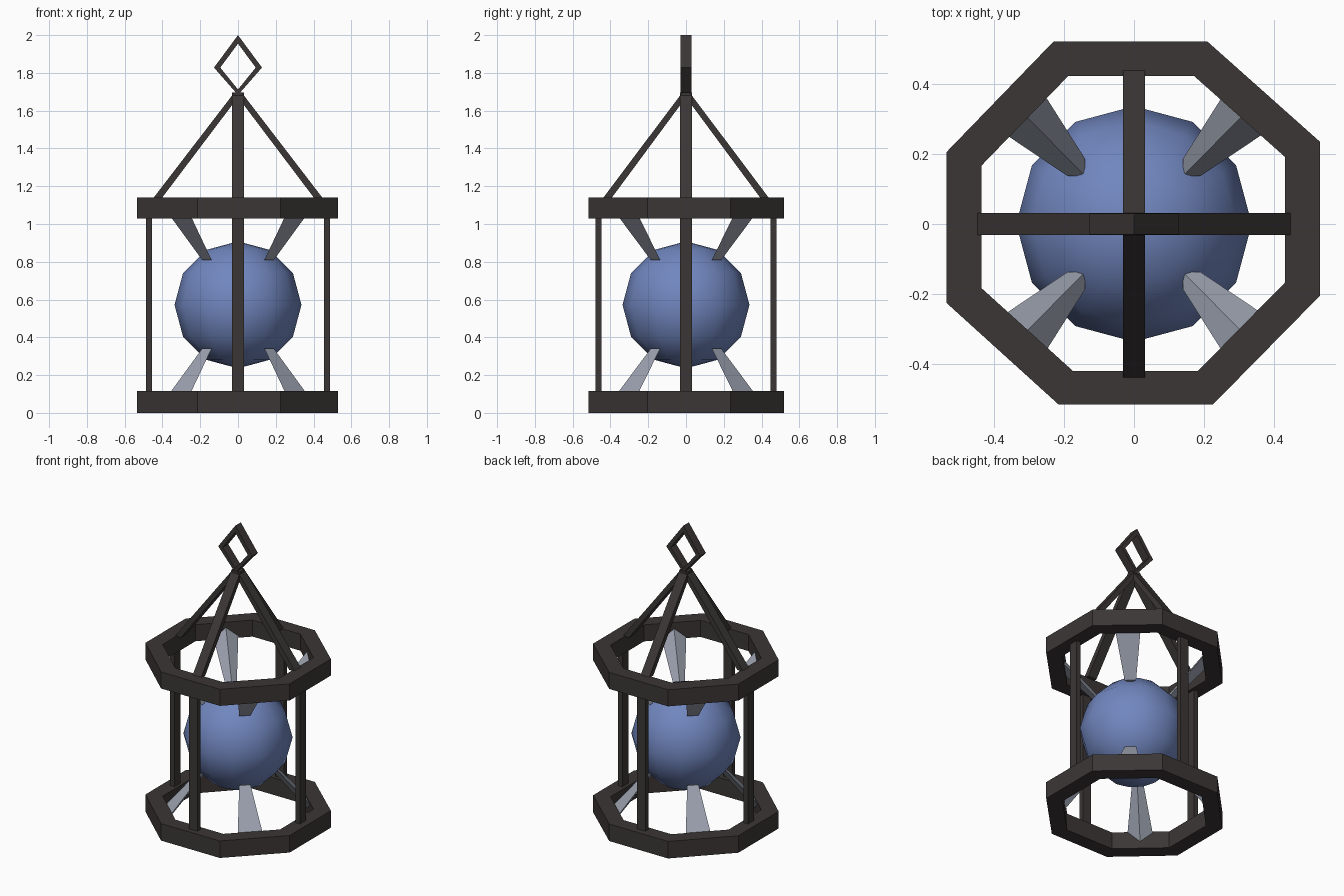
import bpy, bmesh, math
from mathutils import Vector

if "Cube" in bpy.data.objects:
    bpy.data.objects.remove(bpy.data.objects["Cube"])


def material(name, rgb):
    m = bpy.data.materials.new(name)
    m.diffuse_color = (*rgb, 1)
    m.use_nodes = True
    m.node_tree.nodes["Principled BSDF"].inputs["Base Color"].default_value = m.diffuse_color
    return m


IRON = material("dark iron", (0.045, 0.037, 0.037))
BLUE = material("blue glass", (0.165, 0.24, 0.52))
STEEL = material("pale steel", (0.33, 0.36, 0.43))


def finish(name, bm, mat):
    bmesh.ops.recalc_face_normals(bm, faces=bm.faces)
    me = bpy.data.meshes.new(name)
    bm.to_mesh(me)
    bm.free()
    me.materials.append(mat)
    ob = bpy.data.objects.new(name, me)
    bpy.context.collection.objects.link(ob)
    return ob


def loft(name, a, b, mat):
    """Solid between two matching polygons."""
    bm = bmesh.new()
    va, vb = ([bm.verts.new(p) for p in loop] for loop in (a, b))
    bm.faces.new(va)
    bm.faces.new(vb)
    n = len(va)
    for i in range(n):
        j = (i + 1) % n
        bm.faces.new((va[i], va[j], vb[j], vb[i]))
    return finish(name, bm, mat)


def frame(name, outer, inner, axis, lo, hi, mat):
    """Closed band between two outlines, extruded along an axis."""
    bm = bmesh.new()
    put = (lambda p, d: (p[0], p[1], d)) if axis == "z" else (lambda p, d: (p[0], d, p[1]))
    loops = [[bm.verts.new(put(p, d)) for p in o]
             for o, d in ((outer, lo), (outer, hi), (inner, hi), (inner, lo))]
    n = len(outer)
    for k in range(4):
        a, b = loops[k], loops[(k + 1) % 4]
        for i in range(n):
            j = (i + 1) % n
            bm.faces.new((a[i], a[j], b[j], b[i]))
    return finish(name, bm, mat)


# Octagonal top and bottom rings
octagon = [(-0.23, 0.52), (0.21, 0.52), (0.53, 0.235), (0.53, -0.205),
           (0.225, -0.515), (-0.215, -0.515), (-0.535, -0.225), (-0.535, 0.205)]
hole = [(x * 0.813, y * 0.813) for x, y in octagon]
frame("bottom_ring", octagon, hole, "z", 0.0, 0.115, IRON)
frame("top_ring", octagon, hole, "z", 1.028, 1.14, IRON)

# Upright posts and sloping roof bars on the four sides
for k, side in enumerate(("right", "back", "left", "front")):
    out = Vector((round(math.cos(k * math.pi / 2)), round(math.sin(k * math.pi / 2)), 0))
    across = Vector((-out.y, out.x, 0)) * 0.032
    r = 0.47 if out.x else 0.463

    def section(r0, r1, z):
        p, q = out * r0 + Vector((0, 0, z)), out * r1 + Vector((0, 0, z))
        return [p - across, q - across, q + across, p + across]

    loft(side + "_post", section(r - 0.016, r + 0.016, 0.08),
         section(r - 0.016, r + 0.016, 1.06), IRON)
    e = 0.45 if out.x else 0.441
    loft(side + "_roof_bar", section(e - 0.045, e, 1.135),
         section(-0.018, 0.02, 1.695), IRON)

# Diamond hanging loop
frame("hanging_loop",
      [(0, 2.0), (0.127, 1.828), (0, 1.683), (-0.127, 1.828)],
      [(0, 1.955), (0.094, 1.828), (0, 1.712), (-0.094, 1.828)],
      "y", -0.03, 0.03, IRON)

# Three-sided spikes gripping the globe from the ring corners
tip = [(0.14, 0.137, 0.235), (0.14, 0.187, 0.235), (0.19, 0.137, 0.235)]
base = [(0.316, 0.316, 0.552), (0.255, 0.368, 0.478), (0.367, 0.256, 0.478)]
for sz, level in ((1, "upper"), (-1, "lower")):
    for sx, lr in ((1, "right"), (-1, "left")):
        for sy, fb in ((1, "back"), (-1, "front")):
            place = lambda pts: [(x * sx, y * sy, 0.575 + z * sz) for x, y, z in pts]
            loft(f"{level}_{fb}_{lr}_spike", place(tip), place(base), STEEL)

# Faceted-outline, smooth-shaded globe
bm = bmesh.new()
bmesh.ops.create_uvsphere(bm, u_segments=12, v_segments=6, radius=0.336)
bmesh.ops.translate(bm, verts=bm.verts, vec=(0, 0, 0.572))
globe = finish("globe", bm, BLUE)
for f in globe.data.polygons:
    f.use_smooth = True
